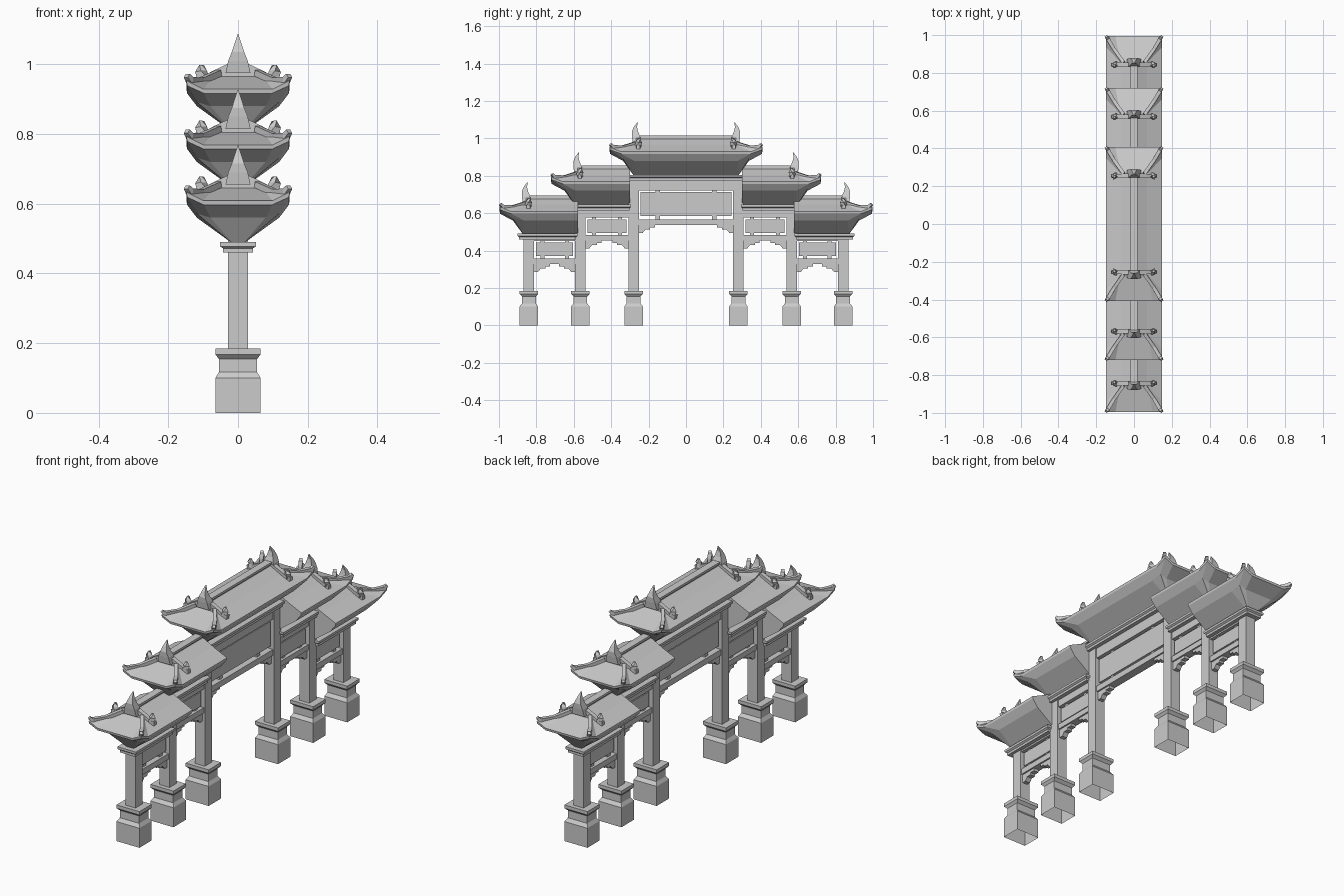
import bpy, bmesh
from mathutils import Vector

cube = bpy.data.objects.get("Cube")
if cube:
    bpy.data.objects.remove(cube, do_unlink=True)

stone = bpy.data.materials.new("grey_stone")
stone.use_nodes = True
GREY = (0.6, 0.6, 0.6, 1)
stone.diffuse_color = GREY
stone.node_tree.nodes["Principled BSDF"].inputs["Base Color"].default_value = GREY


def loft(name, rings, start=True, end=True, closed=True, mirror=(False, True)):
    """Skin a list of point rings; mirror across x and/or y."""
    bm = bmesh.new()
    rows = [[bm.verts.new(p) for p in ring] for ring in rings]
    n = len(rows[0])
    for a, b in zip(rows, rows[1:]):
        for i in range(n if closed else n - 1):
            j = (i + 1) % n
            bm.faces.new((a[i], a[j], b[j], b[i]))
    if closed and start:
        bm.faces.new(rows[0][::-1])
    if closed and end:
        bm.faces.new(rows[-1])
    if not closed and end:
        bm.faces.new([r[0] for r in rows] + [r[-1] for r in reversed(rows)])
    bmesh.ops.remove_doubles(bm, verts=bm.verts, dist=0.0002)
    bmesh.ops.recalc_face_normals(bm, faces=bm.faces)
    mesh = bpy.data.meshes.new(name)
    bm.to_mesh(mesh)
    bm.free()
    mesh.materials.append(stone)
    obj = bpy.data.objects.new(name, mesh)
    bpy.context.collection.objects.link(obj)
    if any(mirror):
        mod = obj.modifiers.new("Mirror", "MIRROR")
        mod.use_axis = (mirror[0], mirror[1], False)
    return obj


def rect(hx, y0, y1, z):
    return [(-hx, y0, z), (hx, y0, z), (hx, y1, z), (-hx, y1, z)]


def box(name, hx, y0, y1, z0, z1, mirror=True):
    loft(name, [rect(hx, y0, y1, z0), rect(hx, y0, y1, z1)], mirror=(False, mirror))


def bar(name, path, half, mirror=(True, True)):
    """Square bar along a path, with a half thickness at each point."""
    pts = [Vector(p) for p in path]
    rings = []
    for i, p in enumerate(pts):
        d = (pts[min(i + 1, len(pts) - 1)] - pts[max(i - 1, 0)]).normalized()
        side = d.cross(Vector((0, 0, 1))).normalized()
        up = side.cross(d)
        h = half[i]
        rings.append([p + side * (a * h) + up * (b * h)
                      for a, b in ((-1, -1), (1, -1), (1, 1), (-1, 1))])
    loft(name, rings, mirror=mirror)


# Posts on stepped, hollow-bottomed bases
BASE = [(0.065, 0.05, 0), (0.065, 0.05, 0.1), (0.055, 0.037, 0.117),
        (0.055, 0.037, 0.155), (0.065, 0.05, 0.168), (0.065, 0.05, 0.185),
        (0.028, 0.028, 0.185)]
for label, yc, top in (("outer", 0.84, 0.47), ("middle", 0.565, 0.625), ("inner", 0.28, 0.785)):
    loft(label + "_post_base", [rect(hx, yc - hy, yc + hy, z) for hx, hy, z in BASE], start=False)
    box(label + "_post", 0.028, yc - 0.028, yc + 0.028, 0.18, top)


# Lintels with a flared upper edge
def lintel(name, y0, y1, z, mirror=True):
    rows = [(0.043, 0.008, 0), (0.043, 0.008, 0.012), (0.052, 0, 0.018), (0.052, 0, 0.03)]
    loft(name, [rect(hx, y0 + i, y1 - i, z + dz) for hx, i, dz in rows], mirror=(False, mirror))


lintel("outer_lintel", 0.58, 0.9, 0.46)
lintel("middle_lintel", 0.295, 0.615, 0.615)
lintel("central_lintel", -0.325, 0.325, 0.775, False)


# Framed panels, lower beams and stepped corner brackets
def bracket(name, y, direction, z):
    steps = [(0, 0), (0.085, 0), (0.085, -0.014), (0.06, -0.014), (0.06, -0.025),
             (0.035, -0.025), (0.02, -0.043), (0, -0.043)]
    loft(name, [[(x, y + direction * a, z + b) for a, b in steps] for x in (-0.014, 0.014)])


def bay(label, y0, y1, panel, beam, upper, mirror=True):
    gap = 0.01
    box(label + "_panel", 0.014, y0 + gap, y1 - gap, panel[0], panel[1], mirror)
    box(label + "_lower_beam", 0.022, y0, y1, beam[0], beam[1], mirror)
    box(label + "_upper_beam", 0.022, y0, y1, upper[0], upper[1], mirror)
    for t in (0.2, 0.8):
        yc = y0 + (y1 - y0) * t
        box(label + "_spacer", 0.01, yc - 0.011, yc + 0.011, beam[1], upper[0], mirror)
    bracket(label + "_bracket", y1, -1, beam[0])
    if mirror:
        bracket(label + "_bracket", y0, 1, beam[0])


bay("outer", 0.593, 0.812, (0.372, 0.444), (0.328, 0.357), (0.452, 0.47))
bay("middle", 0.308, 0.537, (0.493, 0.567), (0.455, 0.483), (0.578, 0.618))
bay("central", -0.252, 0.252, (0.585, 0.712), (0.537, 0.567), (0.722, 0.778), False)


# Hip-and-gable roofs with upturned corners
def eave(hx, y_in, y_out, z, lift):
    dx, dy = hx * 0.33, 0.06 if lift else 0
    return [(-hx, y_in, z), (-hx, y_out - dy, z), (-hx, y_out, z + lift), (-hx + dx, y_out, z),
            (hx - dx, y_out, z), (hx, y_out, z + lift), (hx, y_out - dy, z), (hx, y_in, z)]


def gable(hx, y_in, y, z):
    return [(-hx, y_in, z)] + [(-hx, y, z)] * 3 + [(hx, y, z)] * 3 + [(hx, y_in, z)]


def roof(label, y_in, end, dz):
    g = end - 0.145
    rings = [gable(0.014, y_in, end - 0.13, 0.485 + dz),
             eave(0.118, y_in, end - 0.075, 0.56 + dz, 0.012),
             eave(0.146, y_in, end - 0.006, 0.597 + dz, 0.022),
             eave(0.148, y_in, end - 0.004, 0.609 + dz, 0.024),
             gable(0.07, y_in, g, 0.645 + dz),
             gable(0.0, y_in, g, 0.683 + dz)]
    loft(label + "_roof", rings, closed=False, end=y_in > 0)

    # Main ridge with a narrow coping
    y0, mirror = (y_in, True) if y_in > 0 else (-g, False)
    box(label + "_ridge", 0.013, y0, g, 0.66 + dz, 0.684 + dz, mirror)
    box(label + "_ridge_coping", 0.019, y0, g, 0.684 + dz, 0.695 + dz, mirror)

    # Horn finial curling inward
    horn = [(0.036, 0.018, 0, 0.655), (0.028, 0.022, 0, 0.69), (0.018, 0.017, 0.006, 0.715),
            (0.01, 0.009, 0.004, 0.74), (0.001, 0.001, -0.008, 0.767)]
    loft(label + "_horn_finial",
         [rect(hx, g + s - hy, g + s + hy, z + dz) for hx, hy, s, z in horn])

    # Descending ridges ending in upright knobs
    yd = g - 0.012
    bar(label + "_descending_ridge", [(0, yd, 0.682 + dz), (0.06, yd, 0.655 + dz),
                                      (0.1, yd, 0.635 + dz), (0.122, yd, 0.634 + dz)],
        [0.012, 0.011, 0.011, 0.01])
    bar(label + "_ridge_knob", [(0.1, yd, 0.64 + dz), (0.106, yd - 0.002, 0.66 + dz),
                                (0.104, yd - 0.004, 0.678 + dz)], [0.014, 0.012, 0.005])

    # Hip ridges sweeping up at the corners
    bar(label + "_hip_ridge", [(0.055, g, 0.655 + dz), (0.105, end - 0.075, 0.633 + dz),
                               (0.138, end - 0.02, 0.634 + dz), (0.147, end - 0.008, 0.648 + dz)],
        [0.009, 0.009, 0.01, 0.007])


roof("outer", 0.578, 1.0, 0)
roof("middle", 0.3, 0.725, 0.16)
roof("central", 0, 0.412, 0.32)
